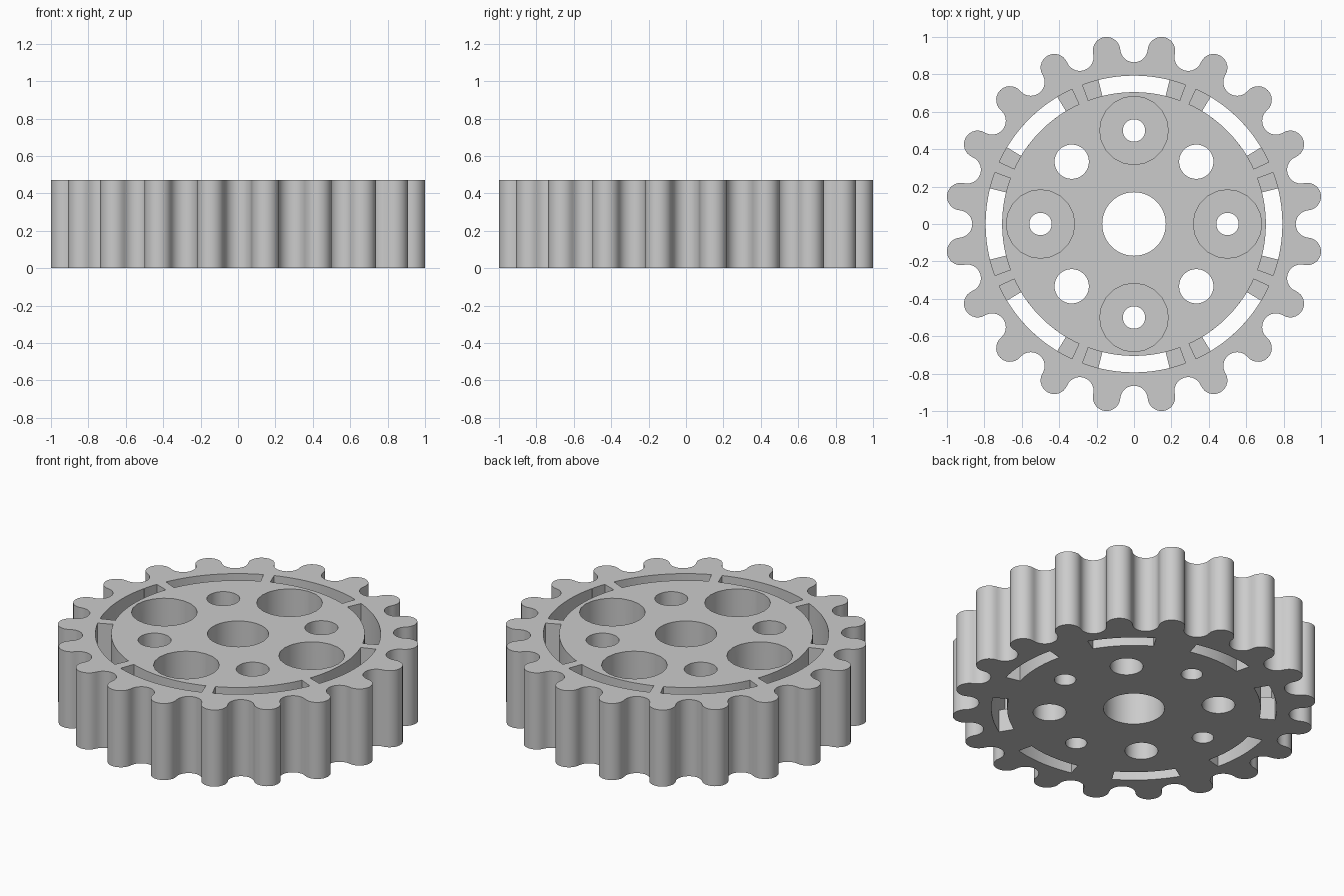
import bpy, bmesh
from math import sin, cos, radians

if "Cube" in bpy.data.objects:
    bpy.data.objects.remove(bpy.data.objects["Cube"])

HEIGHT = 0.47
LEDGE = 0.14          # height of the shoulders inside the recesses
TEETH = 20
PITCH_R, LOBE_R = 0.938, 0.0736


def polar(r, deg, cx=0.0, cy=0.0):
    return (cx + r * cos(radians(deg)), cy + r * sin(radians(deg)))


def circle(r, cx=0.0, cy=0.0, n=48):
    return [polar(r, 360 * i / n, cx, cy) for i in range(n)]


def arc_slot(mid, half, r_in=0.705, r_out=0.793, n=16):
    angles = [mid - half + 2 * half * i / n for i in range(n + 1)]
    return [polar(r_out, a) for a in angles] + [polar(r_in, a) for a in reversed(angles)]


def prisms(name, outlines, z0, z1):
    """One object made of upright prisms, one for each outline."""
    bm = bmesh.new()
    for pts in outlines:
        face = bm.faces.new([bm.verts.new((x, y, z0)) for x, y in pts])
        new = bmesh.ops.extrude_face_region(bm, geom=[face], use_keep_orig=True)["geom"]
        bmesh.ops.translate(bm, vec=(0, 0, z1 - z0),
                            verts=[v for v in new if isinstance(v, bmesh.types.BMVert)])
    bmesh.ops.recalc_face_normals(bm, faces=bm.faces)
    mesh = bpy.data.meshes.new(name)
    bm.to_mesh(mesh)
    bm.free()
    obj = bpy.data.objects.new(name, mesh)
    bpy.context.collection.objects.link(obj)
    return obj


# Toothed outline: round tips alternating with round valleys
outline = []
STEPS = 14
for k in range(TEETH):
    tip = 9 + 18 * k
    cx, cy = polar(PITCH_R, tip)
    outline += [polar(LOBE_R, tip - 94.5 + 189 * i / STEPS, cx, cy) for i in range(STEPS)]
    valley = tip + 9
    cx, cy = polar(PITCH_R, valley)
    outline += [polar(LOBE_R, valley + 265.5 - 171 * i / STEPS, cx, cy) for i in range(STEPS)]
gear = prisms("gear_wheel", [outline], 0, HEIGHT)

# Holes and slots that pass right through
bolts = [polar(0.5, a) for a in (0, 90, 180, 270)]
through = [circle(0.17)]
through += [circle(0.06, x, y, 32) for x, y in bolts]
through += [circle(0.092, *polar(0.471, a), 32) for a in (45, 135, 225, 315)]
through += [arc_slot(45 * k, 13.9) for k in range(8)]

# Wider recesses above the shoulders
recesses = [circle(0.183, x, y, 20) for x, y in bolts]
recesses += [arc_slot(45 * k, 20.3) for k in range(8)]

cutters = [prisms("through_cutter", through, -0.1, HEIGHT + 0.1),
           prisms("recess_cutter", recesses, LEDGE, HEIGHT + 0.1)]

bpy.context.view_layer.objects.active = gear
gear.select_set(True)
for cutter in cutters:
    cutter.hide_render = True
    mod = gear.modifiers.new("cut", 'BOOLEAN')
    mod.operation = 'DIFFERENCE'
    mod.solver = 'EXACT'
    mod.object = cutter
    bpy.ops.object.modifier_apply(modifier=mod.name)
    bpy.data.objects.remove(cutter)

# Single grey colour
grey = bpy.data.materials.new("grey")
grey.diffuse_color = (0.6, 0.6, 0.6, 1)
grey.use_nodes = True
grey.node_tree.nodes["Principled BSDF"].inputs["Base Color"].default_value = grey.diffuse_color
gear.data.materials.clear()
gear.data.materials.append(grey)
bpy.ops.object.shade_smooth_by_angle(angle=radians(35))
